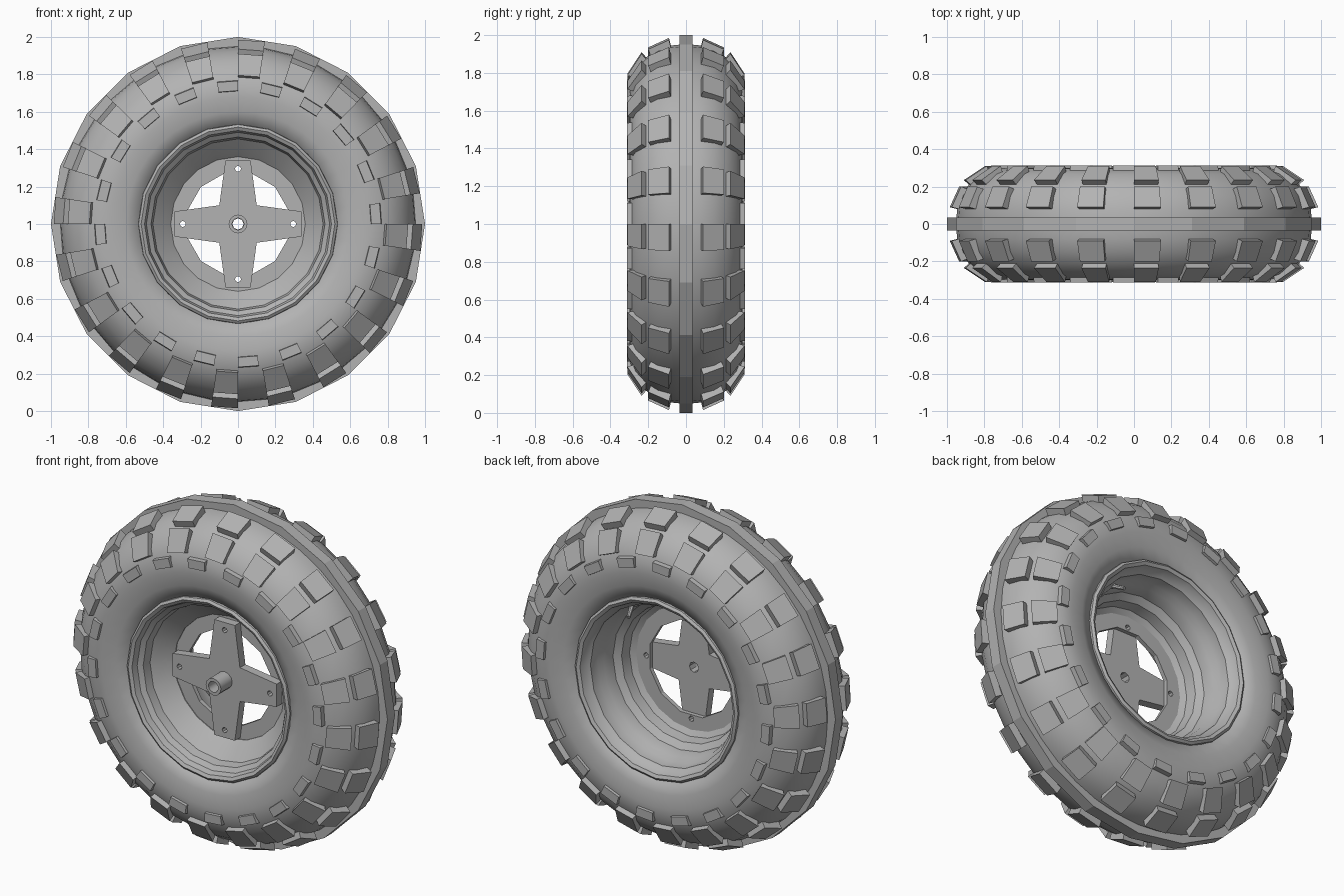
import bpy, bmesh
from math import sin, cos, pi, radians
from mathutils import Matrix, Vector

cube = bpy.data.objects.get("Cube")
if cube:
    bpy.data.objects.remove(cube, do_unlink=True)

grey = bpy.data.materials.new("plain_grey")
grey.use_nodes = True
colour = (0.45, 0.45, 0.45, 1)
grey.diffuse_color = colour
grey.node_tree.nodes["Principled BSDF"].inputs["Base Color"].default_value = colour


def polar(angle, r, y):
    """Point on the wheel, angle clockwise from the top as seen from the front."""
    return Vector((r * sin(angle), y, 1 + r * cos(angle)))


def finish(bm, name, smooth=None):
    bmesh.ops.recalc_face_normals(bm, faces=bm.faces)
    mesh = bpy.data.meshes.new(name)
    bm.to_mesh(mesh)
    bm.free()
    mesh.materials.append(grey)
    obj = bpy.data.objects.new(name, mesh)
    bpy.context.collection.objects.link(obj)
    if smooth:
        select(obj)
        bpy.ops.object.shade_smooth_by_angle(angle=radians(smooth))
    return obj


def select(obj):
    bpy.ops.object.select_all(action="DESELECT")
    obj.select_set(True)
    bpy.context.view_layer.objects.active = obj


def revolve(name, profile, segments, closed, smooth=None):
    """Spin a (y, r) profile about the axle."""
    bm = bmesh.new()
    rings = [[bm.verts.new(polar(2 * pi * i / segments, r, y)) for y, r in profile]
             for i in range(segments)]
    count = len(profile)
    for i in range(segments):
        a, b = rings[i], rings[(i + 1) % segments]
        for j in range(count if closed else count - 1):
            k = (j + 1) % count
            bm.faces.new((a[j], a[k], b[k], b[j]))
    return finish(bm, name, smooth)


def prism(bm, outline, y0, y1):
    """Extrude an (x, z) outline along the axle."""
    front = [bm.verts.new((x, y0, z)) for x, z in outline]
    back = [bm.verts.new((x, y1, z)) for x, z in outline]
    bm.faces.new(front)
    bm.faces.new(back[::-1])
    n = len(outline)
    for i in range(n):
        j = (i + 1) % n
        bm.faces.new((front[i], back[i], back[j], front[j]))


def circle(r, n, x=0, z=1, turn=0):
    return [(x + r * cos(turn + 2 * pi * i / n), z + r * sin(turn + 2 * pi * i / n))
            for i in range(n)]


def cut(target, outlines):
    bm = bmesh.new()
    for outline in outlines:
        prism(bm, outline, -0.5, 0.5)
    cutter = finish(bm, "hole_cutter")
    cutter.hide_render = True
    mod = target.modifiers.new("holes", "BOOLEAN")
    mod.operation = "DIFFERENCE"
    mod.solver = "EXACT"
    mod.object = cutter
    select(target)
    bpy.ops.object.modifier_apply(modifier=mod.name)
    bpy.data.objects.remove(cutter, do_unlink=True)


# Tyre carcass, symmetric about the middle
half = [(0.22, 0.515), (0.265, 0.53), (0.288, 0.6), (0.3, 0.68), (0.296, 0.74),
        (0.267, 0.82), (0.215, 0.88), (0.15, 0.925), (0.08, 0.945)]
tyre = half + [(0, 0.953)] + [(-y, r) for y, r in reversed(half)]
revolve("tyre", tyre, 40, False, 60)

# Raised band round the middle of the tread
revolve("centre_ridge", [(-0.035, 0.93), (-0.035, 1), (0.035, 1), (0.035, 0.93)], 20, True)

# Tread blocks: outer edge points, then sunken edge points, and turn direction
PITCH = 2 * pi / 20
WIDTH = radians(8.4)
rows = {
    "shoulder_blocks": ([(0.09, 0.985), (0.2, 0.935), (0.18, 0.88), (0.075, 0.925)], 1),
    "side_blocks": ([(0.235, 0.91), (0.311, 0.795), (0.265, 0.78), (0.2, 0.87)], 1),
    "inner_blocks": ([(0.312, 0.765), (0.313, 0.713), (0.28, 0.708), (0.27, 0.77)], -1),
}
for name, (section, turn) in rows.items():
    bm = bmesh.new()
    for side in (-1, 1):
        for i in range(20):
            start = i * PITCH
            ends = [[bm.verts.new(polar(a, r, side * y)) for y, r in section]
                    for a in (start, start + turn * WIDTH)]
            bm.faces.new(ends[0])
            bm.faces.new(ends[1][::-1])
            for j in range(4):
                k = (j + 1) % 4
                bm.faces.new((ends[0][j], ends[1][j], ends[1][k], ends[0][k]))
    finish(bm, name)

# Rim: stepped lips, front cone down to the plate, stepped barrel behind
rim = [(-0.25, 0.535), (-0.275, 0.532), (-0.285, 0.518), (-0.275, 0.5), (-0.24, 0.49),
       (-0.22, 0.465), (-0.17, 0.455), (-0.11, 0.39), (-0.08, 0.36), (-0.05, 0.36),
       (-0.03, 0.39), (0.03, 0.4), (0.06, 0.435), (0.13, 0.445), (0.16, 0.465),
       (0.22, 0.47), (0.24, 0.49), (0.275, 0.5), (0.285, 0.518), (0.275, 0.532),
       (0.25, 0.535)]
revolve("rim", rim, 20, True, 35)

bolts = [circle(0.016, 8, 0.295 * sin(i * pi / 2), 1 + 0.295 * cos(i * pi / 2))
         for i in range(4)]

# Mounting plate with a wide opening
bm = bmesh.new()
prism(bm, circle(0.375, 20), -0.075, -0.05)
plate = finish(bm, "mounting_plate")
cut(plate, bolts + [circle(0.28, 12, turn=radians(15))])

# Four-armed hub bracket with bolt holes
arm = [(-0.067, 0.34), (0.067, 0.34), (0.1, 0.1)]
outline = []
for i in range(4):
    c, s = cos(i * pi / 2), sin(i * pi / 2)
    outline += [(x * c + z * s, 1 + z * c - x * s) for x, z in arm]
bm = bmesh.new()
prism(bm, outline, -0.125, -0.074)
bracket = finish(bm, "hub_bracket")
cut(bracket, bolts + [circle(0.03, 8)])

# Axle sleeve
revolve("axle_sleeve", [(-0.23, 0.032), (-0.23, 0.05), (-0.08, 0.05), (-0.08, 0.032)],
        12, True, 35)

# Valve stem inside the rear of the rim
bm = bmesh.new()
base, tip = polar(radians(35), 0.455, 0.13), polar(radians(35), 0.41, 0.2)
axis = tip - base
place = Matrix.Translation((base + tip) / 2) @ axis.to_track_quat("Z", "Y").to_matrix().to_4x4()
bmesh.ops.create_cone(bm, cap_ends=True, segments=8, radius1=0.014, radius2=0.011,
                      depth=axis.length, matrix=place)
finish(bm, "valve_stem", 35)
